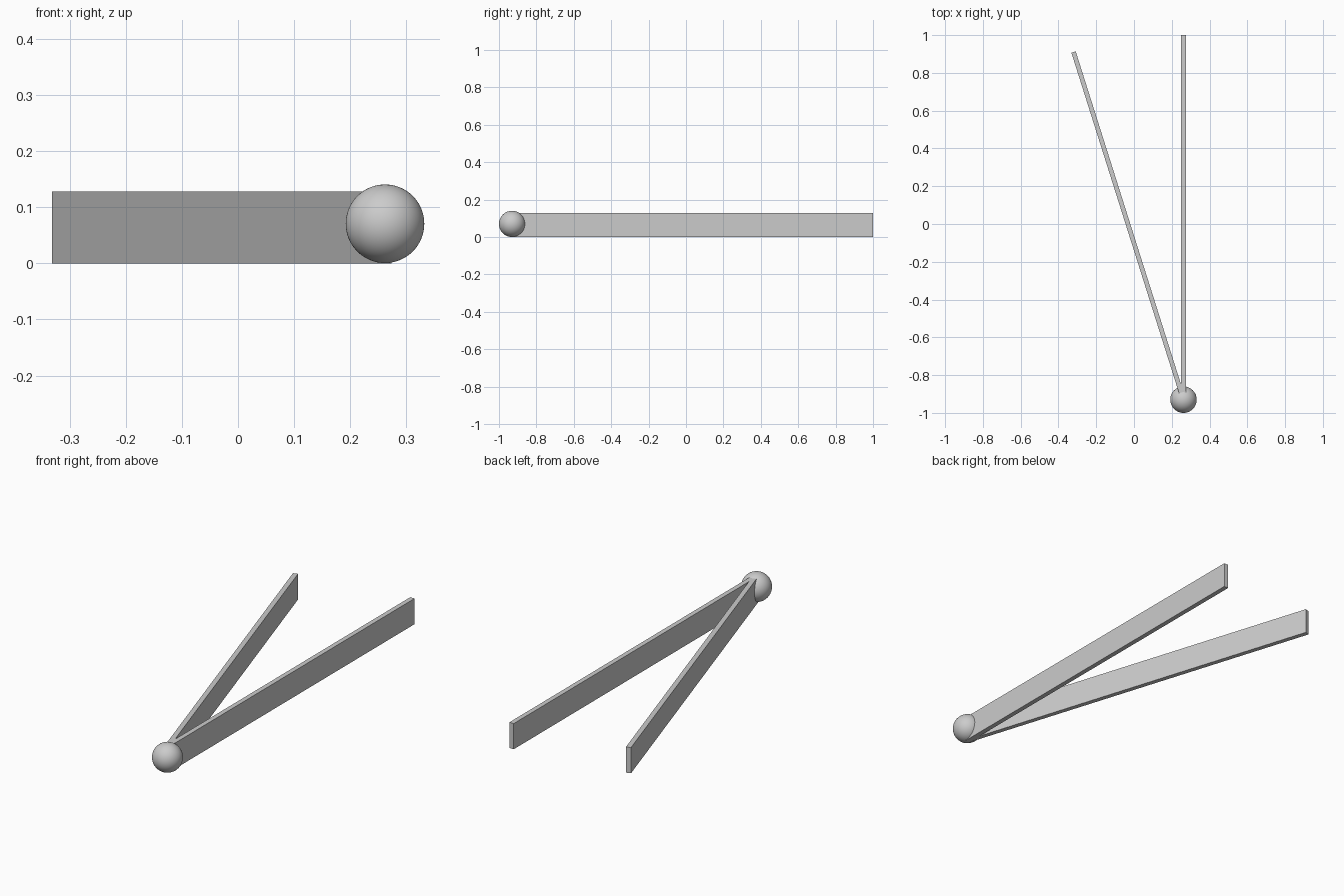
import bpy
import math
from mathutils import Matrix, Vector

cube = bpy.data.objects.get("Cube")
if cube:
    bpy.data.objects.remove(cube, do_unlink=True)

# Single grey material
grey = bpy.data.materials.new("plain grey")
grey.use_nodes = True
colour = (0.6, 0.6, 0.6, 1.0)
grey.diffuse_color = colour
grey.node_tree.nodes["Principled BSDF"].inputs["Base Color"].default_value = colour

HINGE = Vector((0.262, -0.93, 0.0))
LENGTH, THICKNESS, HEIGHT = 1.93, 0.024, 0.128


def add_arm(name, degrees):
    """Flat upright bar running back from the hinge, turned about it."""
    bpy.ops.mesh.primitive_cube_add(size=1)
    arm = bpy.context.object
    arm.name = name
    arm.data.transform(
        Matrix.Translation((0, LENGTH / 2, HEIGHT / 2))
        @ Matrix.Diagonal((THICKNESS, LENGTH, HEIGHT, 1)))
    arm.location = HINGE
    arm.rotation_euler.z = math.radians(degrees)
    arm.data.materials.append(grey)


# Two arms meeting inside the ball
add_arm("straight_arm", 0)
add_arm("angled_arm", 17.55)

# Ball at the joint
bpy.ops.mesh.primitive_uv_sphere_add(
    segments=64, ring_count=32, radius=0.07, location=HINGE + Vector((0, 0, 0.0705)))
ball = bpy.context.object
ball.name = "hinge_ball"
ball.data.materials.append(grey)
bpy.ops.object.shade_smooth()
